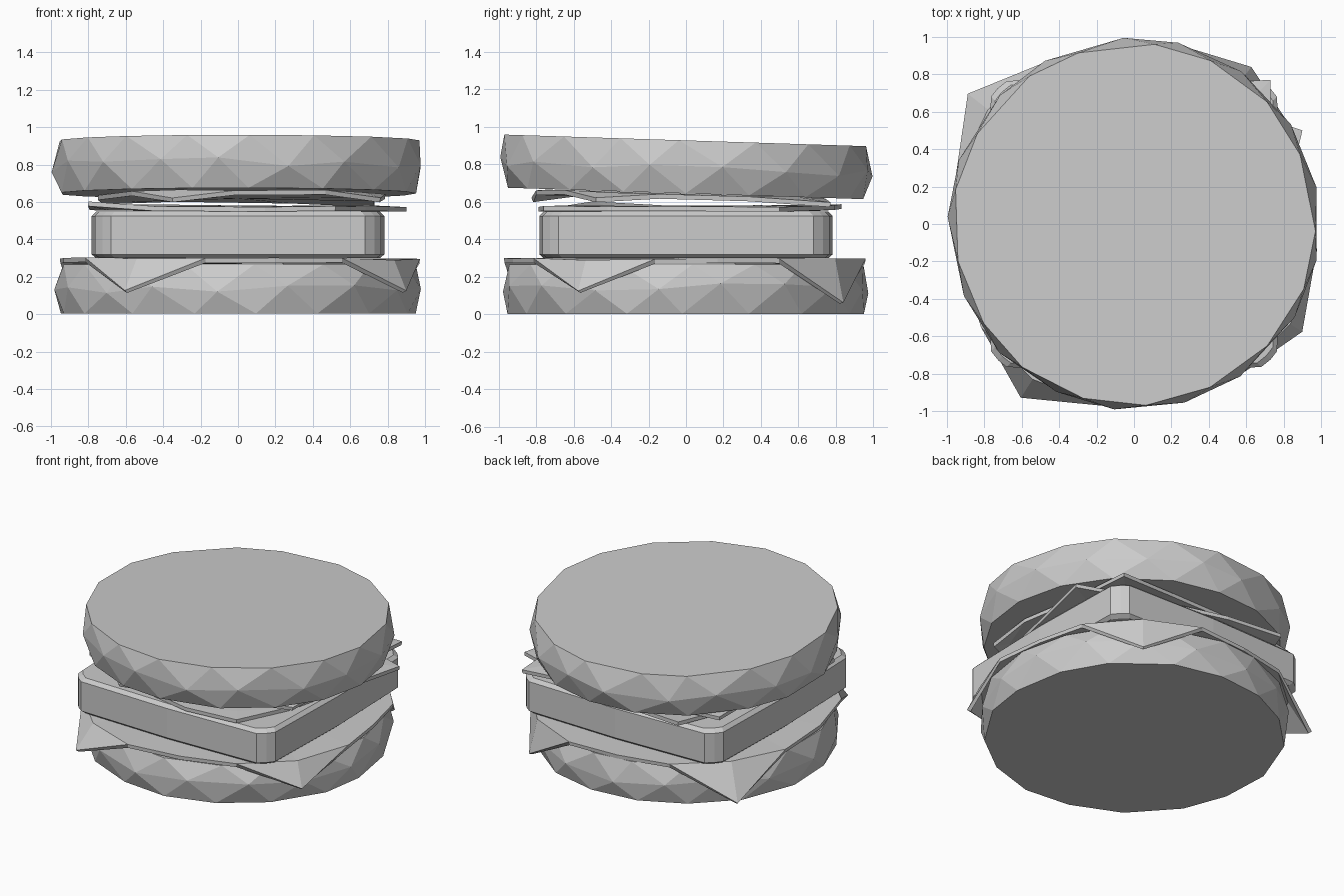
import bpy, bmesh, math, random

if "Cube" in bpy.data.objects:
    bpy.data.objects.remove(bpy.data.objects["Cube"])

random.seed(4)


def finish(name, bm):
    bmesh.ops.recalc_face_normals(bm, faces=bm.faces[:])
    mesh = bpy.data.meshes.new(name)
    bm.to_mesh(mesh)
    bm.free()
    obj = bpy.data.objects.new(name, mesh)
    bpy.context.collection.objects.link(obj)
    return obj


def hull(name, points):
    """Faceted solid wrapped around a set of points."""
    bm = bmesh.new()
    for p in points:
        bm.verts.new(p)
    res = bmesh.ops.convex_hull(bm, input=bm.verts[:])
    junk = set(res["geom_interior"]) | set(res["geom_unused"])
    bmesh.ops.delete(bm, geom=[g for g in junk if isinstance(g, bmesh.types.BMVert)],
                     context='VERTS')
    return finish(name, bm)


def bun(name, rings, tilt, sides=17):
    """Flat-faced bun from staggered rings of (radius, z)."""
    points = []
    for k, (r, z) in enumerate(rings):
        for i in range(sides):
            a = math.tau * (i + 0.5 * (k % 2)) / sides + random.uniform(-.04, .04)
            rr = r + random.uniform(-.006, .006)
            y = rr * math.sin(a)
            dz = random.uniform(-.03, .03) if k == 1 else 0
            points.append((rr * math.cos(a), y, z + dz + tilt * y))
    return hull(name, points)


def slice_sheet(name, corners, rim, z, thick, spread, tilt=0, side=None):
    """Thin square slice; each corner folds over the rim. side = mid-edge radius."""
    bm = bmesh.new()

    def rim_vert(a, r):
        y = r * math.sin(a)
        return bm.verts.new((r * math.cos(a), y,
                             z + tilt * y + random.uniform(-.006, .006)))

    angles = [math.atan2(c[1], c[0]) for c in corners]
    outline = []
    for i, c in enumerate(corners):
        fold = [rim_vert(angles[i] + math.radians(s), rim) for s in (-spread, 0, spread)]
        tip = bm.verts.new(c)
        bm.faces.new((fold[0], tip, fold[1]))
        bm.faces.new((fold[1], tip, fold[2]))
        outline += fold
        if side:
            gap = (angles[(i + 1) % 4] - angles[i]) % math.tau
            outline.append(rim_vert(angles[i] + gap / 2, side))
    centre = bm.verts.new((0, 0, z))
    for i, v in enumerate(outline):
        bm.faces.new((centre, v, outline[(i + 1) % len(outline)]))
    obj = finish(name, bm)
    mod = obj.modifiers.new("Thickness", 'SOLIDIFY')
    mod.thickness = thick
    mod.offset = 0
    return obj


# Buns
bun("bottom_bun", [(.955, .003), (.985, .14), (.95, .265)], 0)
bun("top_bun", [(.955, .645), (.992, .79), (.967, .928)], -.032)

# Lower cheese slice draped over the bottom bun
slice_sheet("lower_cheese",
            [(.89, -.57, .12), (.62, .83, .06), (-.88, .69, .06), (-.60, -.92, .12)],
            .985, .285, .025, 23, 0, .945)

# Square patty: bulging sides, cut corners, narrow top and bottom chamfer
patty = []
for z, s in ((.30, .97), (.32, 1), (.525, 1), (.548, .97)):
    for q in range(4):
        c, n = math.cos(q * math.pi / 2), math.sin(q * math.pi / 2)
        for x, y in ((.765, -.68), (.783, 0), (.765, .68), (.725, .73)):
            patty.append((s * (x * c - y * n), s * (x * n + y * c), z))
hull("square_patty", patty)

# Upper cheese slice resting on the patty
slice_sheet("upper_cheese",
            [(.90, .50, .56), (-.52, .83, .575), (-.80, -.50, .59), (.52, -.76, .565)],
            .80, .565, .025, 24)

# Crumpled garnish slice hanging from the underside of the top bun
slice_sheet("garnish_slice",
            [(.76, -.48, .61), (.73, .77, .585), (-.72, .66, .60), (-.35, -.82, .61)],
            .80, .63, .025, 22, -.03)
